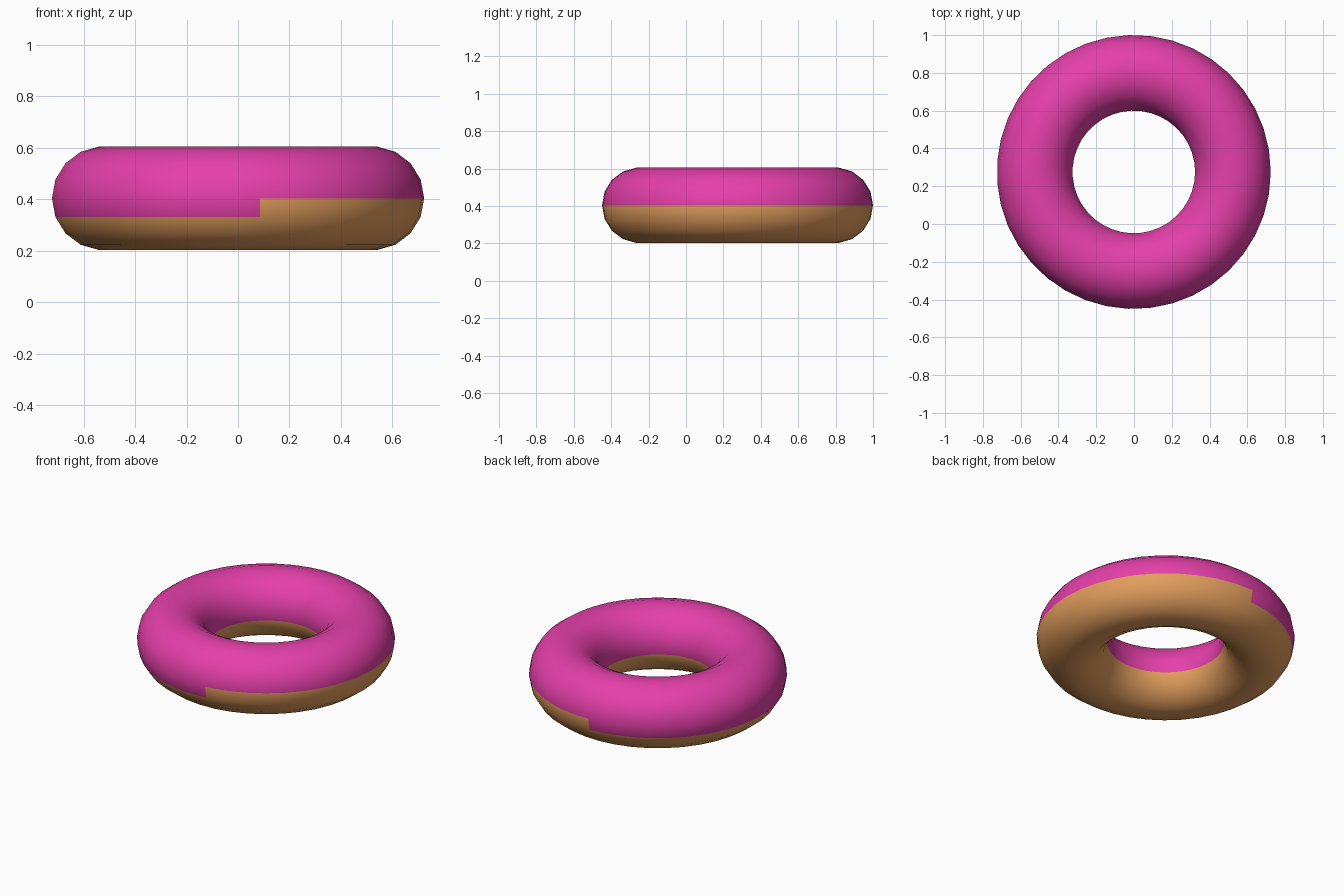
import bpy, bmesh
from math import cos, sin, tau

if "Cube" in bpy.data.objects:
    bpy.data.objects.remove(bpy.data.objects["Cube"])

MAJOR, MINOR = 39, 17          # sides around the ring and around the tube
RING_R, TUBE_R = 0.523, 0.202
CENTRE = (-0.001, 0.2755, 0.404)


def material(name, rgb):
    m = bpy.data.materials.new(name)
    m.diffuse_color = (*rgb, 1)
    m.use_nodes = True
    m.node_tree.nodes["Principled BSDF"].inputs["Base Color"].default_value = m.diffuse_color
    return m


# ring-shaped body: grid of quads swept around the vertical axis
bm = bmesh.new()
rings = []
for i in range(MAJOR):
    a = tau * i / MAJOR
    ring = []
    for j in range(MINOR):
        b = tau * j / MINOR
        rad = RING_R + TUBE_R * cos(b)
        ring.append(bm.verts.new((rad * cos(a), rad * sin(a), TUBE_R * sin(b))))
    rings.append(ring)

for i in range(MAJOR):
    p, q = rings[i], rings[(i + 1) % MAJOR]
    for j in range(MINOR):
        k = (j + 1) % MINOR
        f = bm.faces.new((p[j], q[j], q[k], p[k]))
        f.smooth = True
        # icing on the upper half, hanging one row lower on the -x side
        iced = j <= MINOR // 2 or (j == MINOR - 1 and 10 <= i <= 29)
        f.material_index = 0 if iced else 1

mesh = bpy.data.meshes.new("doughnut")
bm.to_mesh(mesh)
bm.free()
mesh.materials.append(material("pink_icing", (0.78, 0.05, 0.40)))
mesh.materials.append(material("baked_dough", (0.76, 0.34, 0.11)))

doughnut = bpy.data.objects.new("doughnut", mesh)
doughnut.location = CENTRE
bpy.context.collection.objects.link(doughnut)
